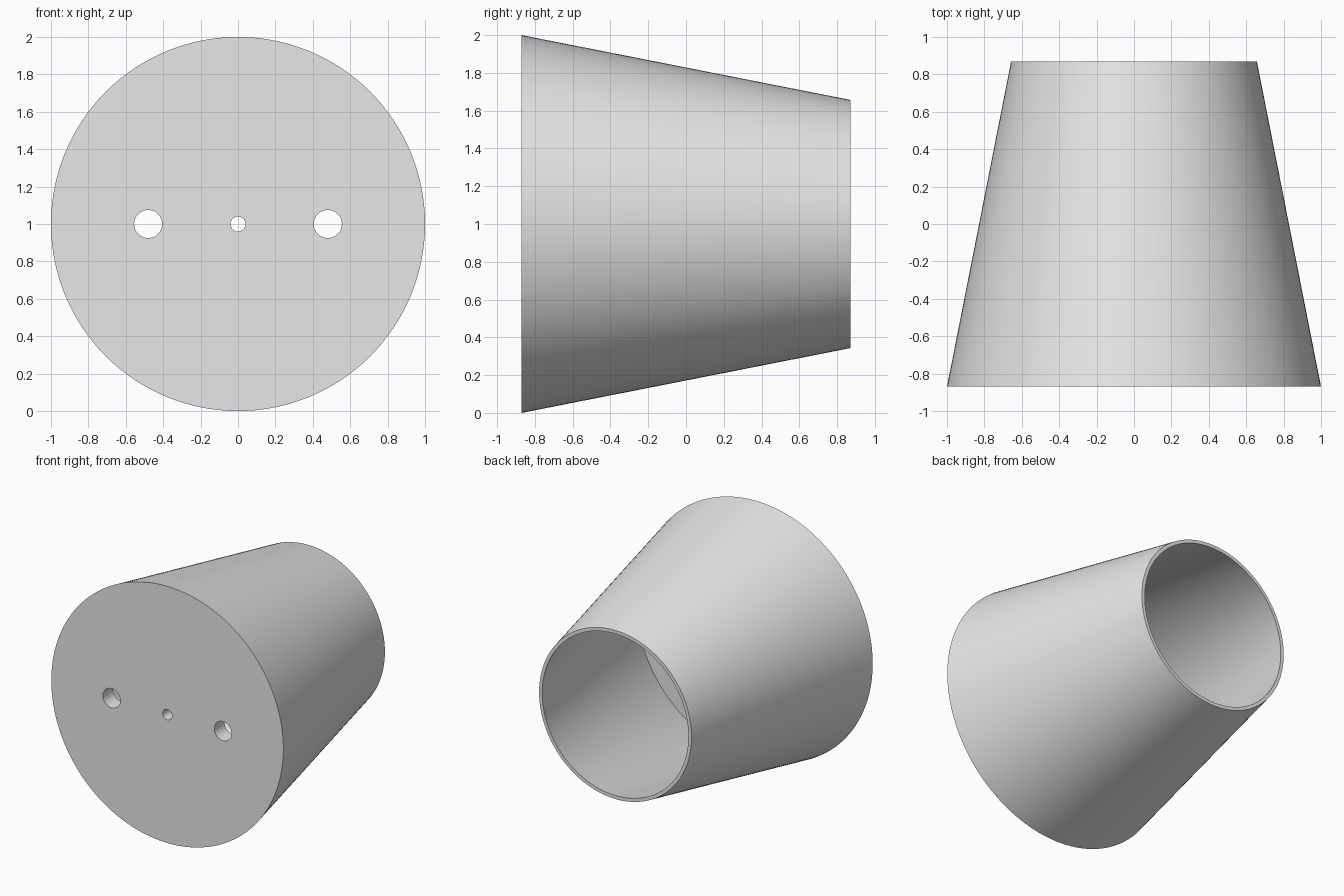
import bpy, bmesh, math
from mathutils import Matrix, Vector

cube = bpy.data.objects.get("Cube")
if cube:
    bpy.data.objects.remove(cube, do_unlink=True)

HALF = 0.87      # half the depth along y
BASE_R = 1.0     # outer radius at the closed front
RIM_R = 0.657    # outer radius at the open back
WALL = 0.027
FLOOR = 0.125
CENTRE_Z = 1.0
SEGMENTS = 128

grey = bpy.data.materials.new("plain grey")
grey.use_nodes = True
colour = (0.8, 0.8, 0.8, 1)
grey.diffuse_color = colour
grey.node_tree.nodes["Principled BSDF"].inputs["Base Color"].default_value = colour


def add_object(name, bm):
    mesh = bpy.data.meshes.new(name)
    bmesh.ops.recalc_face_normals(bm, faces=bm.faces)
    bm.to_mesh(mesh)
    bm.free()
    obj = bpy.data.objects.new(name, mesh)
    bpy.context.collection.objects.link(obj)
    obj.data.materials.append(grey)
    return obj


def ring(bm, radius, y):
    verts = []
    for i in range(SEGMENTS):
        a = math.tau * i / SEGMENTS
        verts.append(bm.verts.new((radius * math.cos(a), y, CENTRE_Z + radius * math.sin(a))))
    return verts


# Tapered cup: outer wall, rim, inner wall, with a disc closing each end
floor_y = -HALF + FLOOR
floor_r = BASE_R + (RIM_R - BASE_R) * FLOOR / (2 * HALF) - WALL
profile = [(BASE_R, -HALF), (RIM_R, HALF), (RIM_R - WALL, HALF), (floor_r, floor_y)]
bm = bmesh.new()
rings = [ring(bm, r, y) for r, y in profile]
for a, b in zip(rings, rings[1:]):
    for i in range(SEGMENTS):
        j = (i + 1) % SEGMENTS
        bm.faces.new((a[i], a[j], b[j], b[i]))
bm.faces.new(rings[0])
bm.faces.new(rings[-1])
cup = add_object("tapered_cup", bm)

# Holes through the front: a small one between two larger ones
bm = bmesh.new()
for x, radius in ((-0.48, 0.075), (0, 0.04), (0.48, 0.075)):
    place = Matrix.Translation(Vector((x, floor_y - FLOOR / 2, CENTRE_Z)))
    bmesh.ops.create_cone(bm, cap_ends=True, segments=48, radius1=radius, radius2=radius,
                          depth=FLOOR * 2, matrix=place @ Matrix.Rotation(math.pi / 2, 4, "X"))
cutter = add_object("hole_cutter", bm)
cutter.hide_render = True

cut = cup.modifiers.new("holes", "BOOLEAN")
cut.operation = "DIFFERENCE"
cut.solver = "EXACT"
cut.object = cutter

bpy.ops.object.select_all(action="DESELECT")
cup.select_set(True)
bpy.context.view_layer.objects.active = cup
bpy.ops.object.modifier_apply(modifier=cut.name)
bpy.data.objects.remove(cutter, do_unlink=True)
bpy.ops.object.shade_smooth_by_angle(angle=math.radians(30))
